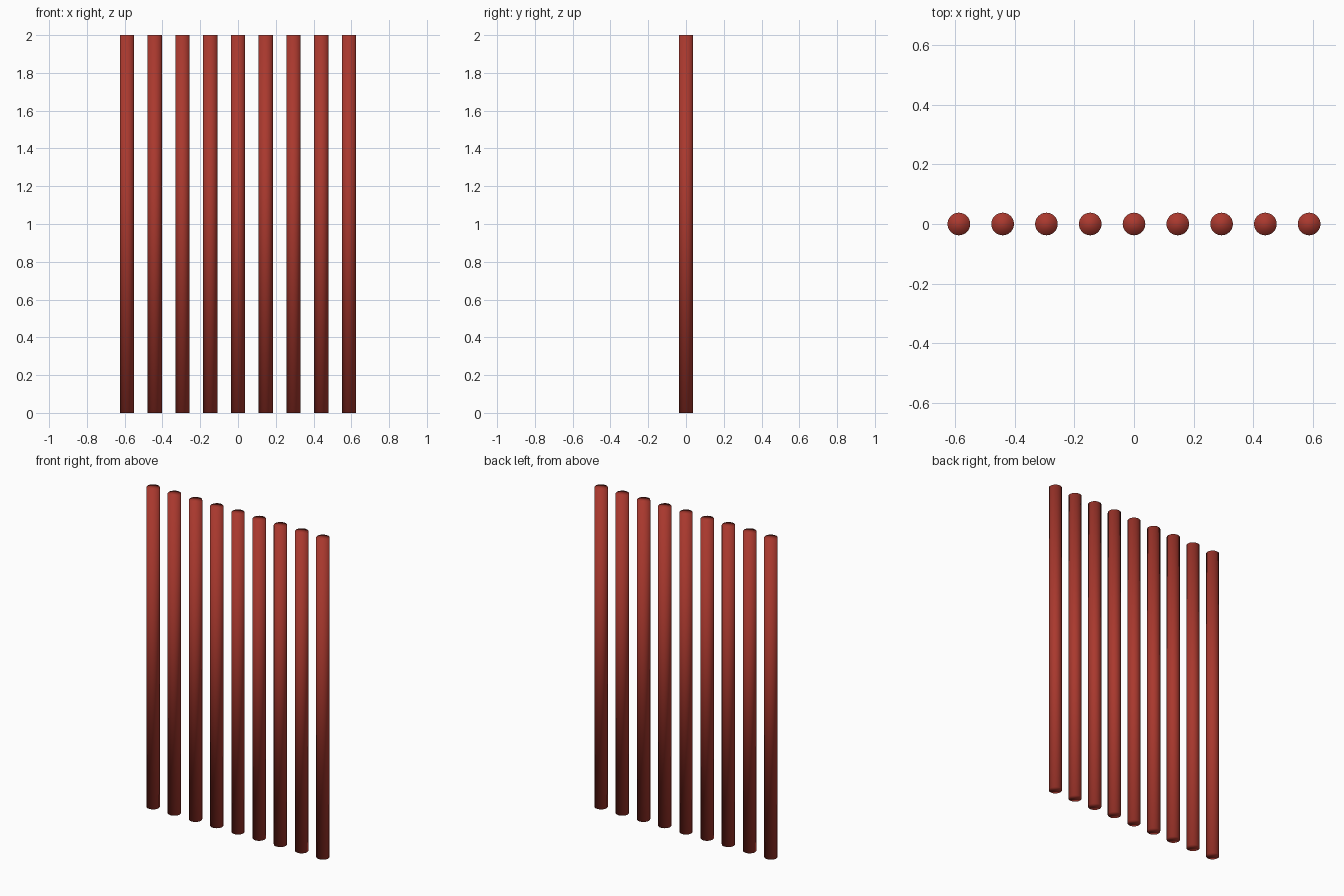
import bpy

if "Cube" in bpy.data.objects:
    bpy.data.objects.remove(bpy.data.objects["Cube"])

COUNT = 9
SPACING = 0.147
RADIUS = 0.038
HEIGHT = 2.0

red = bpy.data.materials.new("bar_red")
red.diffuse_color = (0.40, 0.04, 0.027, 1)
red.use_nodes = True
red.node_tree.nodes["Principled BSDF"].inputs["Base Color"].default_value = red.diffuse_color

# Row of upright round bars, smooth shaded over the end caps as well
for i in range(COUNT):
    x = (i - (COUNT - 1) / 2) * SPACING
    bpy.ops.mesh.primitive_cylinder_add(
        vertices=32, radius=RADIUS, depth=HEIGHT, location=(x, 0, HEIGHT / 2))
    bar = bpy.context.object
    bar.name = f"vertical_bar_{i + 1}"
    bar.data.materials.append(red)
    bpy.ops.object.shade_smooth()
